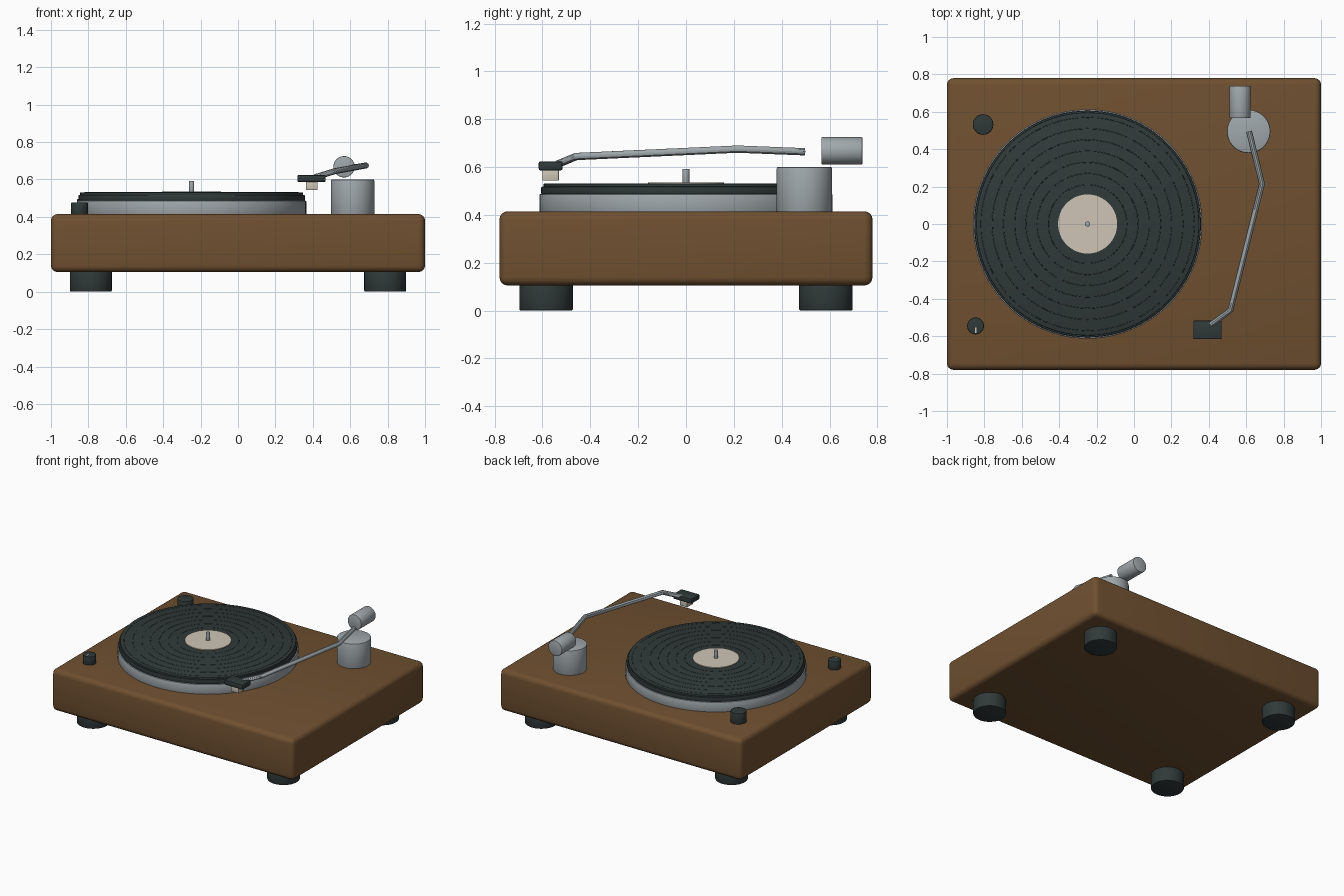
import bpy, math

if "Cube" in bpy.data.objects:
    bpy.data.objects.remove(bpy.data.objects["Cube"])

def material(name, rgb):
    m = bpy.data.materials.new(name)
    m.diffuse_color = (*rgb, 1)
    m.use_nodes = True
    m.node_tree.nodes["Principled BSDF"].inputs["Base Color"].default_value = m.diffuse_color
    return m

WOOD = material("walnut brown", (0.16, 0.08, 0.03))
DARK = material("dark slate", (0.03, 0.041, 0.041))
METAL = material("brushed grey", (0.35, 0.39, 0.41))
CREAM = material("warm cream", (0.62, 0.56, 0.47))

def finish(name, mat, bevel=0, segments=2):
    o = bpy.context.object
    o.name = name
    o.data.materials.append(mat)
    if bevel:
        b = o.modifiers.new("Bevel", 'BEVEL')
        b.width, b.segments, b.limit_method = bevel, segments, 'ANGLE'
        bpy.ops.object.modifier_apply(modifier="Bevel")
    bpy.ops.object.shade_smooth_by_angle(angle=math.radians(35))
    return o

def box(name, mat, centre, size, bevel=0, segments=2):
    bpy.ops.mesh.primitive_cube_add(size=1, location=centre)
    bpy.context.object.scale = size
    bpy.ops.object.transform_apply(location=False, rotation=False, scale=True)
    return finish(name, mat, bevel, segments)

def disc(name, mat, x, y, r, z0, z1, bevel=0, verts=48):
    bpy.ops.mesh.primitive_cylinder_add(vertices=verts, radius=r, depth=z1 - z0,
                                        location=(x, y, (z0 + z1) / 2))
    return finish(name, mat, bevel)

# Plinth and feet
box("plinth", WOOD, (0, 0, 0.26), (2, 1.56, 0.31), 0.035, 4)
for sx, side in ((-1, "left"), (1, "right")):
    for sy, end in ((-1, "front"), (1, "back")):
        disc(f"foot_{end}_{side}", DARK, sx * 0.787, sy * 0.585, 0.112, 0, 0.12, 0.006)

# Platter, mat, record, label and spindle
PX = -0.248
disc("platter", METAL, PX, 0, 0.613, 0.41, 0.487, 0.005, 96)
disc("mat", DARK, PX, 0, 0.606, 0.485, 0.518, 0.006, 96)
disc("record", DARK, PX, 0, 0.596, 0.515, 0.531, 0.003, 96)
for i in range(7):
    bpy.ops.mesh.primitive_torus_add(major_radius=0.21 + 0.06 * i, minor_radius=0.003,
                                     major_segments=72, minor_segments=6,
                                     location=(PX, 0, 0.5295))
    finish(f"groove_{i + 1}", DARK)
disc("label", CREAM, PX, 0, 0.158, 0.528, 0.536, 0, 64)
disc("spindle", METAL, PX, 0, 0.014, 0.53, 0.592, 0.002, 20)

# Tonearm pivot and counterweight
disc("tonearm_base", METAL, 0.613, 0.495, 0.116, 0.41, 0.6, 0.006)
bpy.ops.mesh.primitive_cylinder_add(vertices=40, radius=0.057, depth=0.172,
                                    location=(0.567, 0.652, 0.668),
                                    rotation=(math.pi / 2, 0, 0))
finish("counterweight", METAL, 0.004)

# Bent tonearm tube
curve = bpy.data.curves.new("tonearm", 'CURVE')
curve.dimensions = '3D'
curve.bevel_depth, curve.bevel_resolution, curve.use_fill_caps = 0.016, 3, True
path = [(0.615, 0.495, 0.664), (0.684, 0.215, 0.675),
        (0.516, -0.46, 0.644), (0.412, -0.537, 0.612)]
spline = curve.splines.new('POLY')
spline.points.add(len(path) - 1)
for p, co in zip(spline.points, path):
    p.co = (*co, 1)
arm = bpy.data.objects.new("tonearm", curve)
bpy.context.collection.objects.link(arm)
bpy.ops.object.select_all(action='DESELECT')
arm.select_set(True)
bpy.context.view_layer.objects.active = arm
bpy.ops.object.convert(target='MESH')
finish("tonearm", METAL)

# Headshell and cartridge
box("headshell", DARK, (0.393, -0.566, 0.605), (0.152, 0.1, 0.038), 0.008)
box("cartridge", CREAM, (0.394, -0.566, 0.568), (0.062, 0.068, 0.048), 0.002)

# Control knobs and pointer
disc("speed_knob", DARK, -0.847, -0.545, 0.045, 0.41, 0.478, 0.006, 32)
box("knob_pointer", CREAM, (-0.847, -0.568, 0.478), (0.008, 0.03, 0.004))
disc("rear_knob", DARK, -0.807, 0.532, 0.055, 0.41, 0.495, 0.006, 32)
